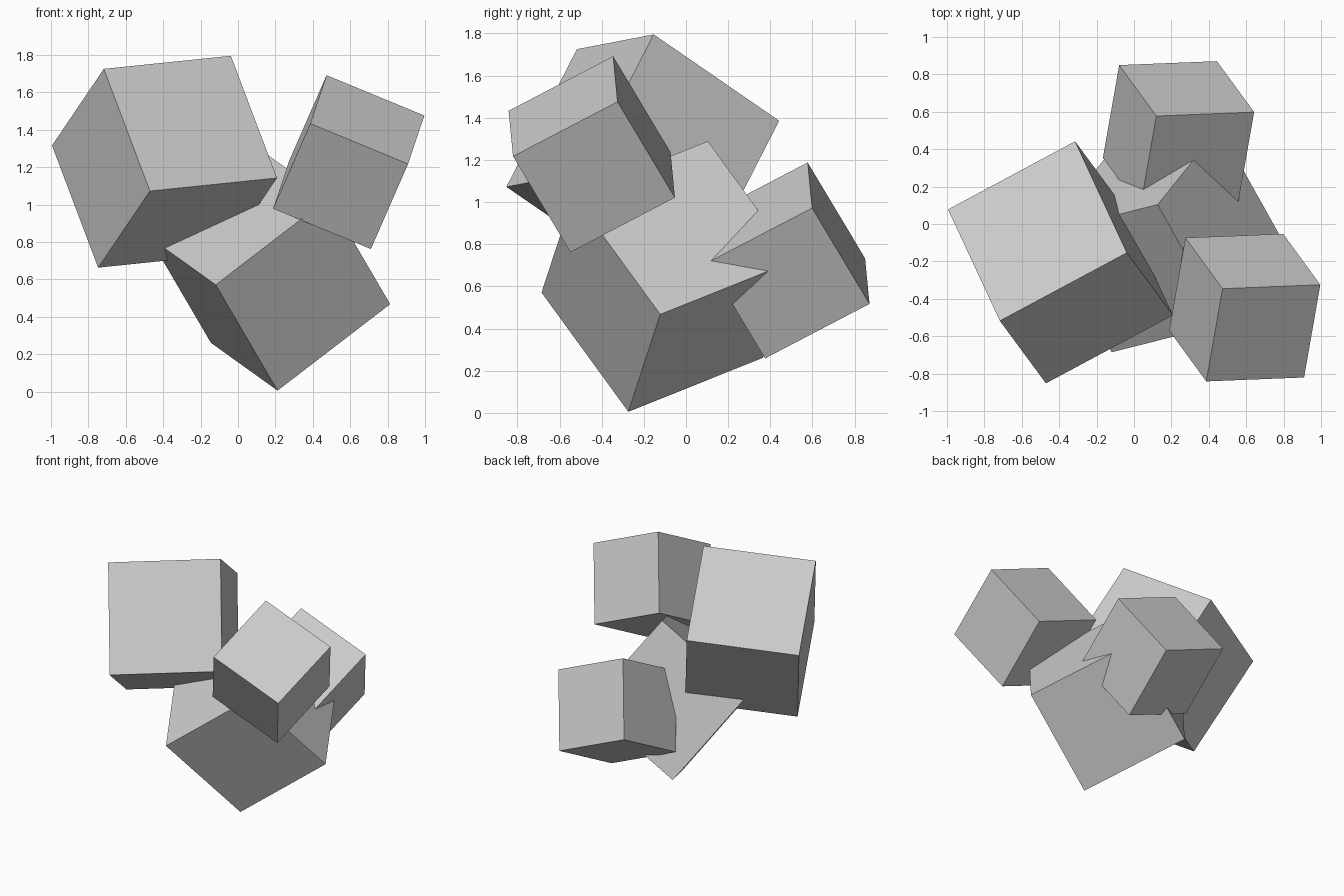
import bpy
from mathutils import Vector, Matrix

if "Cube" in bpy.data.objects:
    bpy.data.objects.remove(bpy.data.objects["Cube"])


def tilted_cube(name, centre, size, x_dir, y_dir):
    """Cube of given edge length whose local axes follow two edge directions."""
    x = Vector(x_dir).normalized()
    y = Vector(y_dir)
    y = (y - x * y.dot(x)).normalized()
    z = x.cross(y)
    rot = Matrix((x, y, z)).transposed().to_4x4()
    bpy.ops.mesh.primitive_cube_add(size=size)
    ob = bpy.context.object
    ob.name = name
    ob.matrix_world = Matrix.Translation(centre) @ rot
    return ob


LARGE, SMALL = 0.774, 0.566

# Two large cubes, each tumbled its own way
tilted_cube("upper_left_cube", (-0.393, -0.205, 1.229), LARGE,
            (0.679, 0.364, 0.070), (0.251, -0.331, -0.651))
tilted_cube("base_cube", (0.169, -0.085, 0.647), LARGE,
            (-0.331, -0.412, 0.566), (0.604, 0.151, 0.466))

# Two small cubes sharing one orientation
for name, centre in (("front_small_cube", (0.592, -0.447, 1.227)),
                     ("back_small_cube", (0.238, 0.476, 0.723))):
    tilted_cube(name, centre, SMALL,
                (0.523, 0.021, -0.216), (-0.091, -0.494, -0.256))
